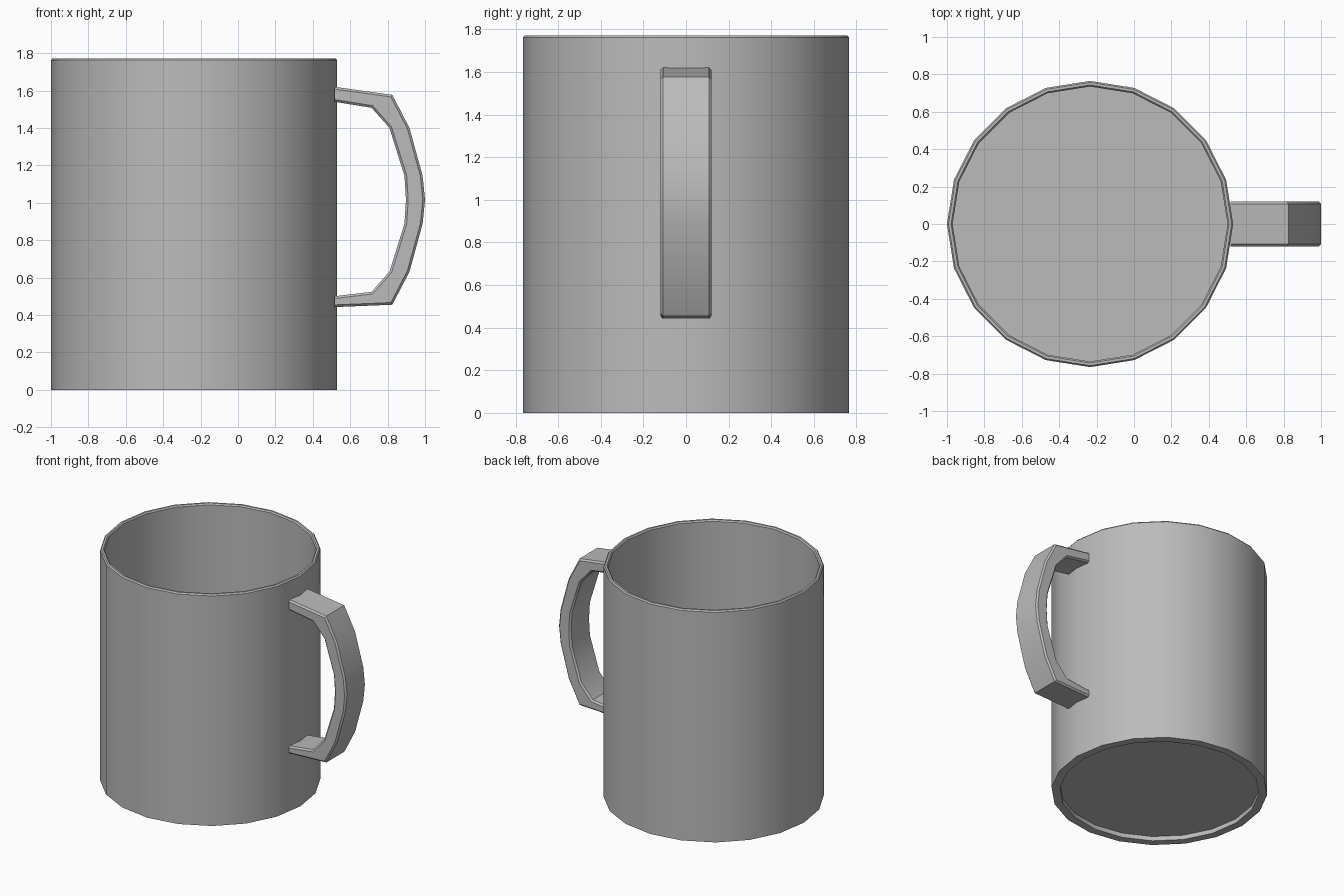
import bpy, bmesh, math

old = bpy.data.objects.get("Cube")
if old:
    bpy.data.objects.remove(old, do_unlink=True)

grey = bpy.data.materials.new("plain grey")
grey.use_nodes = True
colour = (0.5, 0.5, 0.5, 1)
grey.diffuse_color = colour
grey.node_tree.nodes["Principled BSDF"].inputs["Base Color"].default_value = colour


def add_object(name, bm, angle):
    bmesh.ops.recalc_face_normals(bm, faces=bm.faces)
    mesh = bpy.data.meshes.new(name)
    bm.to_mesh(mesh)
    bm.free()
    mesh.materials.append(grey)
    obj = bpy.data.objects.new(name, mesh)
    bpy.context.collection.objects.link(obj)
    bpy.ops.object.select_all(action='DESELECT')
    obj.select_set(True)
    bpy.context.view_layer.objects.active = obj
    bpy.ops.object.shade_smooth_by_angle(angle=math.radians(angle))
    return obj


# Cup: one closed profile turned into a 20-sided wall, with floor and foot recess
SIDES, CENTRE = 20, -0.235
profile = [(0.705, 0.035), (0.705, 0), (0.765, 0), (0.765, 1.762), (0.757, 1.772),
           (0.743, 1.772), (0.735, 1.762), (0.735, 0.08)]
bm = bmesh.new()
rings = []
for r, z in profile:
    rings.append([bm.verts.new((CENTRE + r * math.cos(math.tau * i / SIDES),
                                r * math.sin(math.tau * i / SIDES), z))
                  for i in range(SIDES)])
for a, b in zip(rings, rings[1:]):
    for i in range(SIDES):
        j = (i + 1) % SIDES
        bm.faces.new((a[i], a[j], b[j], b[i]))
bm.faces.new(rings[0])
bm.faces.new(rings[-1])
add_object("cup", bm, 30)

# Handle: paired outer and inner outline points, extruded across y and bevelled
MID = 1.016
half = [((0.825, 1.577), (0.714, 1.508)), ((0.917, 1.4), (0.81, 1.4)),
        ((0.987, 1.144), (0.89, 1.144))]
lower = [tuple((x, 2 * MID - z) for x, z in pair) for pair in reversed(half)]
pairs = ([((0.515, 1.62), (0.515, 1.54))] + half + [((1.0, MID), (0.898, MID))]
         + lower + [((0.515, 0.442), (0.515, 0.5))])
bm = bmesh.new()
sections = [[bm.verts.new((x, y, z)) for (x, z), y in
             ((o, -0.12), (o, 0.12), (i, 0.12), (i, -0.12))] for o, i in pairs]
for a, b in zip(sections, sections[1:]):
    for k in range(4):
        n = (k + 1) % 4
        bm.faces.new((a[k], a[n], b[n], b[k]))
bm.faces.new(sections[0])
bm.faces.new(sections[-1])
# chamfer only the four long edges
long_edges = [e for e in bm.edges
              if abs(e.verts[0].co.y - e.verts[1].co.y) < 0.001
              and any(e.verts[0] in a and e.verts[1] in b and
                      a.index(e.verts[0]) == b.index(e.verts[1])
                      or e.verts[1] in a and e.verts[0] in b and
                      a.index(e.verts[1]) == b.index(e.verts[0])
                      for a, b in zip(sections, sections[1:]))]
bmesh.ops.bevel(bm, geom=long_edges, offset=0.012, segments=1, affect='EDGES')
add_object("handle", bm, 30)
